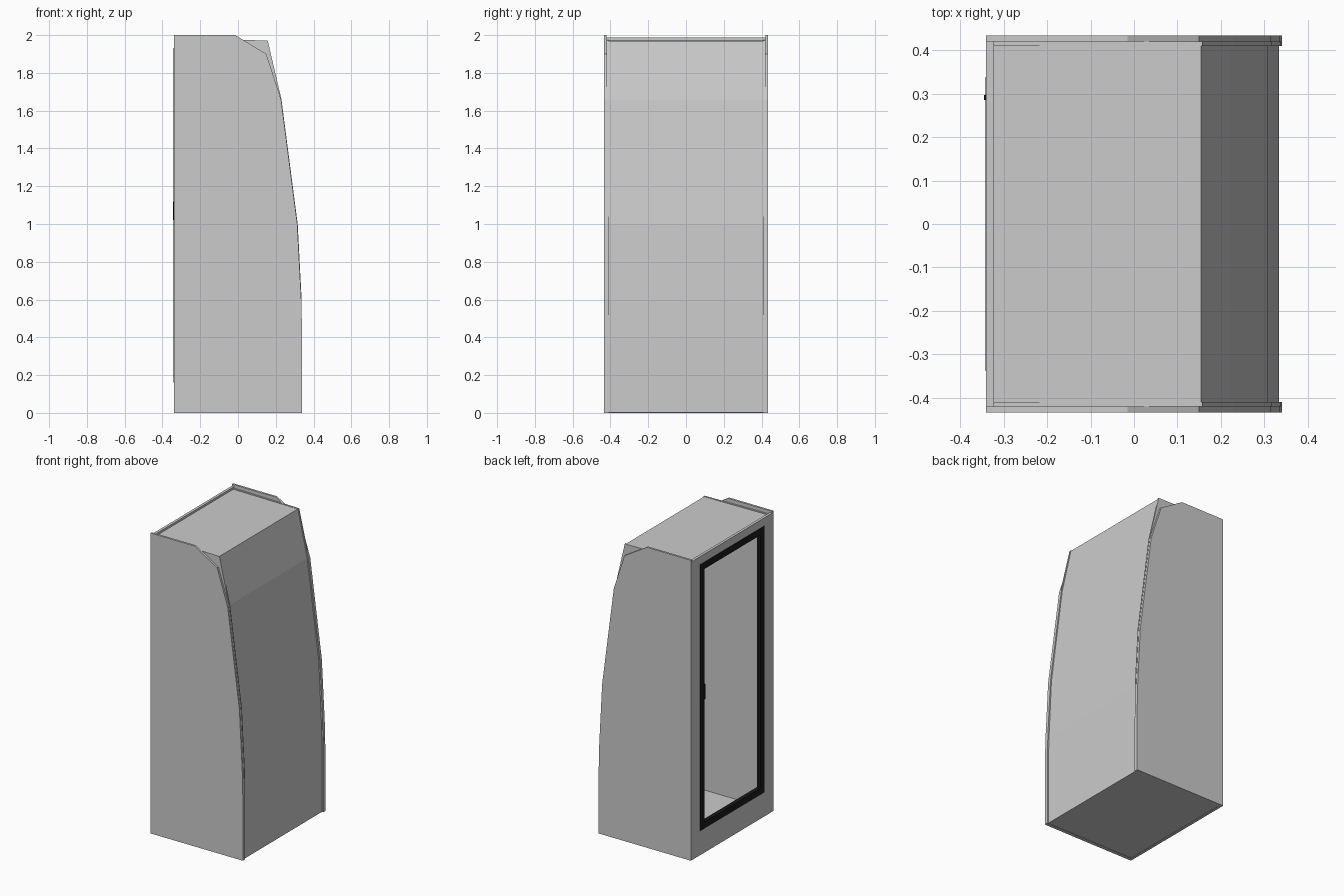
import bpy, bmesh

if "Cube" in bpy.data.objects:
    bpy.data.objects.remove(bpy.data.objects["Cube"])

black = bpy.data.materials.new("black_rubber")
black.diffuse_color = (0.01, 0.01, 0.01, 1)
black.use_nodes = True
black.node_tree.nodes["Principled BSDF"].inputs["Base Color"].default_value = black.diffuse_color


def finish(name, bm, mat=None):
    bmesh.ops.recalc_face_normals(bm, faces=bm.faces)
    me = bpy.data.meshes.new(name)
    bm.to_mesh(me)
    bm.free()
    ob = bpy.data.objects.new(name, me)
    bpy.context.collection.objects.link(ob)
    if mat:
        me.materials.append(mat)
    return ob


def slab(name, profile, y0, y1):
    """Extrude an x-z profile between two y positions."""
    bm = bmesh.new()
    face = bm.faces.new([bm.verts.new((x, y0, z)) for x, z in profile])
    ext = bmesh.ops.extrude_face_region(bm, geom=[face])["geom"]
    bmesh.ops.translate(bm, vec=(0, y1 - y0, 0),
                        verts=[v for v in ext if isinstance(v, bmesh.types.BMVert)])
    return finish(name, bm)


def ring(name, outer, inner, x0, x1, mat=None):
    """Rectangular frame in the y-z plane; rectangles are (y0, z0, y1, z1)."""
    bm = bmesh.new()
    loops = []
    for x in (x0, x1):
        for a, b, c, d in (outer, inner):
            loops.append([bm.verts.new((x, y, z)) for y, z in ((a, b), (c, b), (c, d), (a, d))])
    o0, i0, o1, i1 = loops
    for p, q in ((o0, i0), (o1, i1), (o0, o1), (i0, i1)):
        for k in range(4):
            n = (k + 1) % 4
            bm.faces.new((p[k], p[n], q[n], q[k]))
    return finish(name, bm, mat)


# Outer side panels with clipped top corner, and inner liners that keep the full corner
curve = [(0.34, 0.4), (0.335, 0.6), (0.314, 1.0), (0.228, 1.66)]
panel = [(-0.34, 0), (0.34, 0)] + curve + [(0.15, 1.9), (-0.015, 2.0), (-0.34, 2.0)]
liner = [(-0.34, 0), (0.34, 0)] + [(x + 0.002, z) for x, z in curve[1:]] + \
        [(0.157, 1.972), (-0.34, 1.978)]
for side, s in (("right", -1), ("left", 1)):
    slab("side_panel_" + side, panel, s * 0.420, s * 0.434)
    slab("side_liner_" + side, liner, s * 0.410, s * 0.420)

# Bent sheet forming floor, bowed front and roof
sheet = [(-0.33, 0.002), (0.333, 0.002), (0.333, 0.4), (0.327, 0.6), (0.308, 1.0),
         (0.223, 1.66), (0.154, 1.97), (-0.33, 1.974)]
bm = bmesh.new()
rows = [[bm.verts.new((x, y, z)) for y in (-0.41, 0.41)] for x, z in sheet]
for a, b in zip(rows, rows[1:]):
    bm.faces.new((a[0], a[1], b[1], b[0]))
bmesh.ops.recalc_face_normals(bm, faces=bm.faces)
me = bpy.data.meshes.new("front_roof_floor")
# Normals must face outward so the thickness grows into the cabinet
bm.faces.ensure_lookup_table()
if bm.faces[1].normal.x < 0:
    bmesh.ops.reverse_faces(bm, faces=bm.faces)
bm.to_mesh(me)
bm.free()
shell = bpy.data.objects.new("front_roof_floor", me)
bpy.context.collection.objects.link(shell)
sol = shell.modifiers.new("thickness", "SOLIDIFY")
sol.thickness = 0.015
sol.offset = -1
sol.use_even_offset = True

# Back wall with door opening
ring("back_wall", (-0.42, 0, 0.42, 1.988), (-0.34, 0.16, 0.34, 1.935), -0.34, -0.322)

# Black door frame, open in the middle
ring("door_frame", (-0.338, 0.162, 0.338, 1.933), (-0.295, 0.205, 0.295, 1.89),
     -0.342, -0.315, black)

# Door handle on the frame edge
bm = bmesh.new()
bmesh.ops.create_cube(bm, size=1)
bmesh.ops.scale(bm, vec=(0.02, 0.025, 0.11), verts=bm.verts)
bmesh.ops.bevel(bm, geom=[e for e in bm.edges], offset=0.007, segments=2, affect='EDGES')
bmesh.ops.translate(bm, vec=(-0.335, 0.291, 1.07), verts=bm.verts)
finish("door_handle", bm, black)
